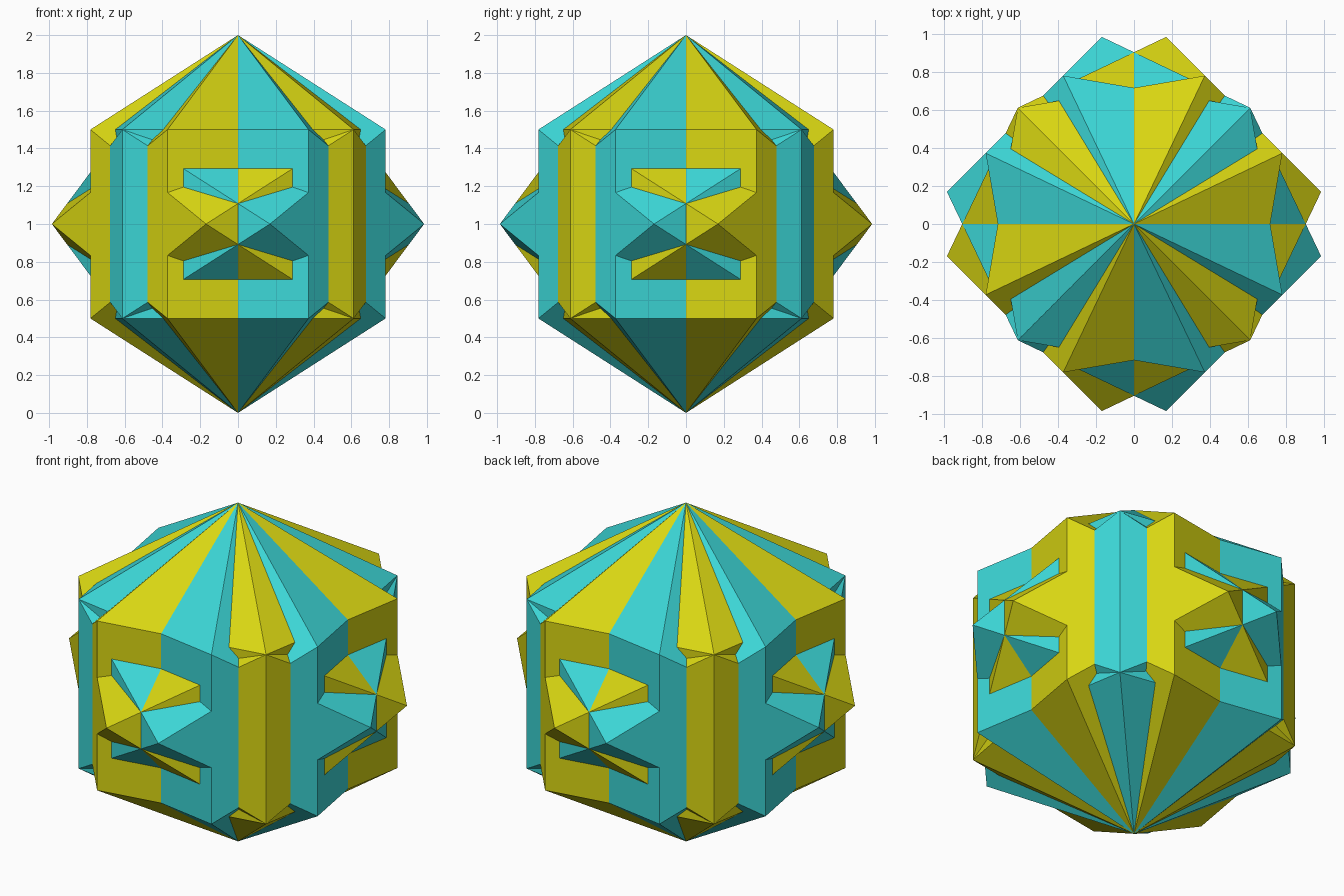
import bpy, bmesh, math
from mathutils import Vector, Matrix

cube = bpy.data.objects.get("Cube")
if cube:
    bpy.data.objects.remove(cube, do_unlink=True)


def make_material(name, rgb):
    mat = bpy.data.materials.new(name)
    mat.use_nodes = True
    color = (*rgb, 1.0)
    mat.diffuse_color = color
    mat.node_tree.nodes["Principled BSDF"].inputs["Base Color"].default_value = color
    return mat


yellow = make_material("yellow", (0.69, 0.67, 0.006))
cyan = make_material("cyan", (0.045, 0.68, 0.68))


def cuboctahedron(name, angle, mat):
    """Unit cuboctahedron standing on a vertex, its equator corner at the given angle."""
    bm = bmesh.new()
    r = math.sqrt(0.5)
    points = [(0, 0, 1), (0, 0, -1), (1, 0, 0), (-1, 0, 0)]
    points += [(sx * 0.5, sy * r, sz * 0.5)
               for sx in (-1, 1) for sy in (-1, 1) for sz in (-1, 1)]
    for p in points:
        bm.verts.new(Vector(p))
    bmesh.ops.convex_hull(bm, input=bm.verts[:])
    # merge the hull triangles into flat squares
    bmesh.ops.dissolve_limit(bm, angle_limit=math.radians(1),
                             verts=bm.verts[:], edges=bm.edges[:])
    bmesh.ops.recalc_face_normals(bm, faces=bm.faces[:])
    bm.transform(Matrix.Translation((0, 0, 1)) @ Matrix.Rotation(angle, 4, 'Z'))
    mesh = bpy.data.meshes.new(name)
    bm.to_mesh(mesh)
    bm.free()
    mesh.materials.append(mat)
    obj = bpy.data.objects.new(name, mesh)
    bpy.context.collection.objects.link(obj)
    return obj


# Turn that puts one ring corner of each solid exactly on a diagonal
turn = math.atan(math.sqrt(2)) - math.pi / 4

# Two solids of each colour share a diagonal; the colours mirror each other
for label, mat, side in (("yellow", yellow, 1), ("cyan", cyan, -1)):
    cuboctahedron(label + "_solid_across", side * turn, mat)
    cuboctahedron(label + "_solid_along", side * (math.pi / 2 - turn), mat)
